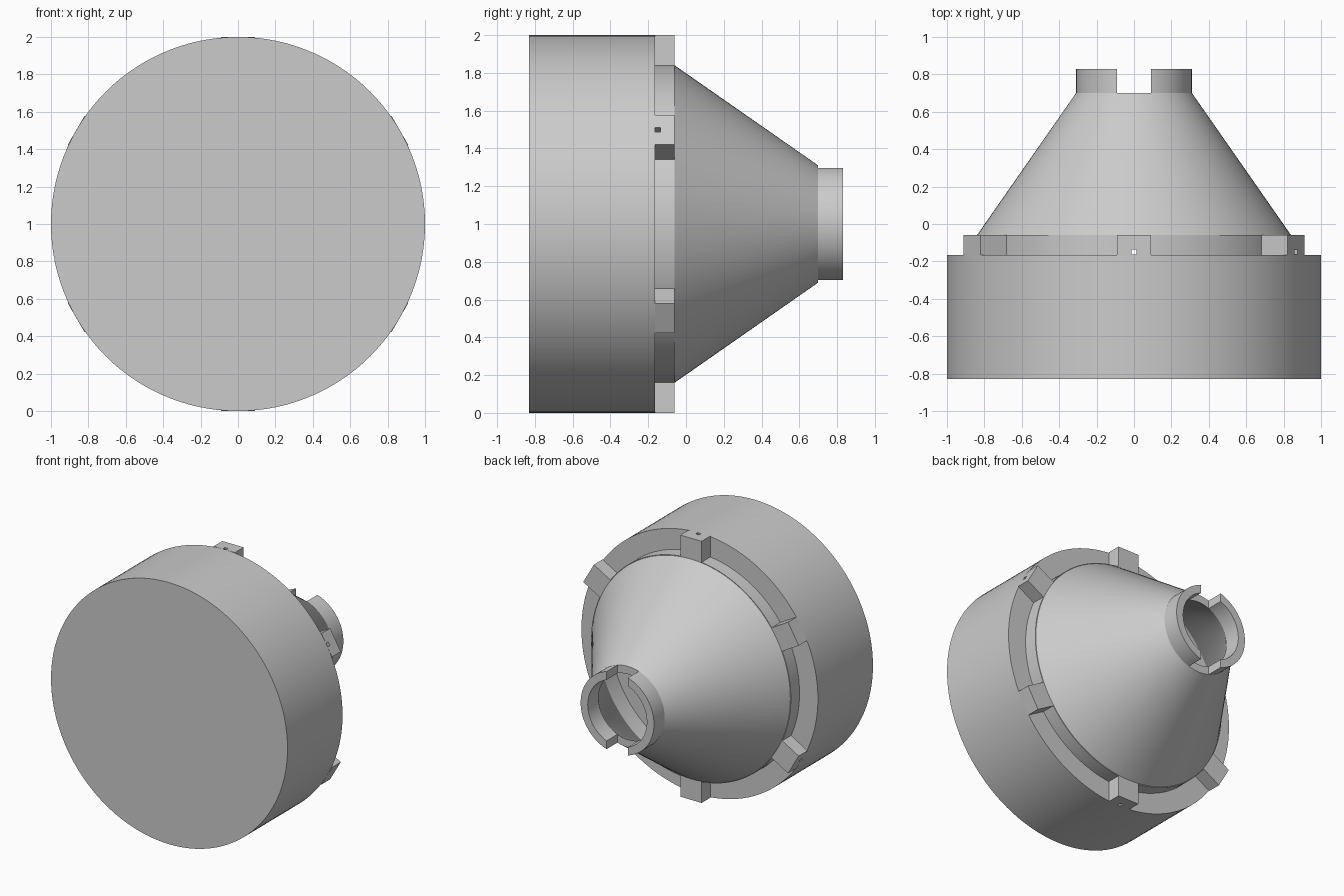
import bpy, bmesh
from math import radians, tau
from mathutils import Matrix, Vector

if "Cube" in bpy.data.objects:
    bpy.data.objects.remove(bpy.data.objects["Cube"], do_unlink=True)

grey = bpy.data.materials.new("light_grey")
grey.use_nodes = True
colour = (0.6, 0.6, 0.6, 1)
grey.diffuse_color = colour
grey.node_tree.nodes["Principled BSDF"].inputs["Base Color"].default_value = colour

CENTRE = Vector((0, 0, 1))
SEGMENTS = 120
RIM, SHOULDER, NECK, END = -0.165, -0.06, 0.7, 0.83


def make_object(name, bm):
    bmesh.ops.recalc_face_normals(bm, faces=bm.faces)
    mesh = bpy.data.meshes.new(name)
    bm.to_mesh(mesh)
    bm.free()
    mesh.materials.append(grey)
    obj = bpy.data.objects.new(name, mesh)
    bpy.context.collection.objects.link(obj)
    return obj


def lathe(name, profile, closed=True):
    """Turn a (radius, y) profile around the horizontal centre line."""
    bm = bmesh.new()
    verts = [bm.verts.new((r, y, 1)) for r, y in profile]
    edges = [bm.edges.new(p) for p in zip(verts, verts[1:])]
    if closed:
        edges.append(bm.edges.new((verts[-1], verts[0])))
    bmesh.ops.spin(bm, geom=verts + edges, cent=CENTRE, axis=(0, 1, 0),
                   angle=tau, steps=SEGMENTS, use_duplicate=False)
    bmesh.ops.remove_doubles(bm, verts=bm.verts, dist=0.0001)
    return make_object(name, bm)


def block(name, low, high, angle=0):
    """Box given relative to the centre line, turned around it."""
    low, high = Vector(low), Vector(high)
    bm = bmesh.new()
    bmesh.ops.create_cube(bm, size=1)
    place = (Matrix.Translation(CENTRE) @ Matrix.Rotation(radians(angle), 4, "Y")
             @ Matrix.Translation((low + high) / 2) @ Matrix.Diagonal((*(high - low), 1)))
    bm.transform(place)
    return make_object(name, bm)


def cut(obj, cutter):
    cutter.hide_render = True
    mod = obj.modifiers.new("cut", "BOOLEAN")
    mod.operation, mod.solver, mod.object = "DIFFERENCE", "EXACT", cutter
    bpy.context.view_layer.objects.active = obj
    bpy.ops.object.modifier_apply(modifier=mod.name)


# Drum with a shallow recess behind the cone
drum = lathe("drum", [(0, -0.83), (1, -0.83), (1, RIM), (0.78, RIM), (0.78, -0.2), (0, -0.2)],
             closed=False)

# Hollow cone with its short base band
cone = lathe("cone_shell", [(0.845, RIM), (0.845, SHOULDER), (0.84, SHOULDER), (0.31, NECK),
                            (0.25, NECK), (0.78, SHOULDER), (0.78, RIM)])

# Collar split by a slot at top and bottom
collar = lathe("collar", [(0.31, NECK), (0.31, END), (0.25, END), (0.25, NECK)])
slot = block("slot_cutter", (-0.09, NECK - 0.1, -0.5), (0.09, END + 0.1, 0.5))
cut(collar, slot)

# Six lugs around the base band
lugs = [block(f"lug_{i + 1}", (-0.09, RIM, 0.81), (0.09, SHOULDER, 1.0), i * 60)
        for i in range(6)]

# Small pin holes through opposite lugs and the band
pins = [block(f"pin_cutter_{i + 1}", (-0.014, -0.163, -1.2), (0.014, -0.136, 1.2), i * 60)
        for i in range(3)]
for i, pin in enumerate(pins):
    for part in (cone, lugs[i], lugs[i + 3]):
        cut(part, pin)
for cutter in pins + [slot]:
    bpy.data.objects.remove(cutter, do_unlink=True)

# Smooth the round walls and keep the edges crisp
bpy.ops.object.select_all(action="DESELECT")
for obj in (drum, cone, collar):
    obj.select_set(True)
bpy.context.view_layer.objects.active = drum
bpy.ops.object.shade_smooth_by_angle(angle=radians(25))
